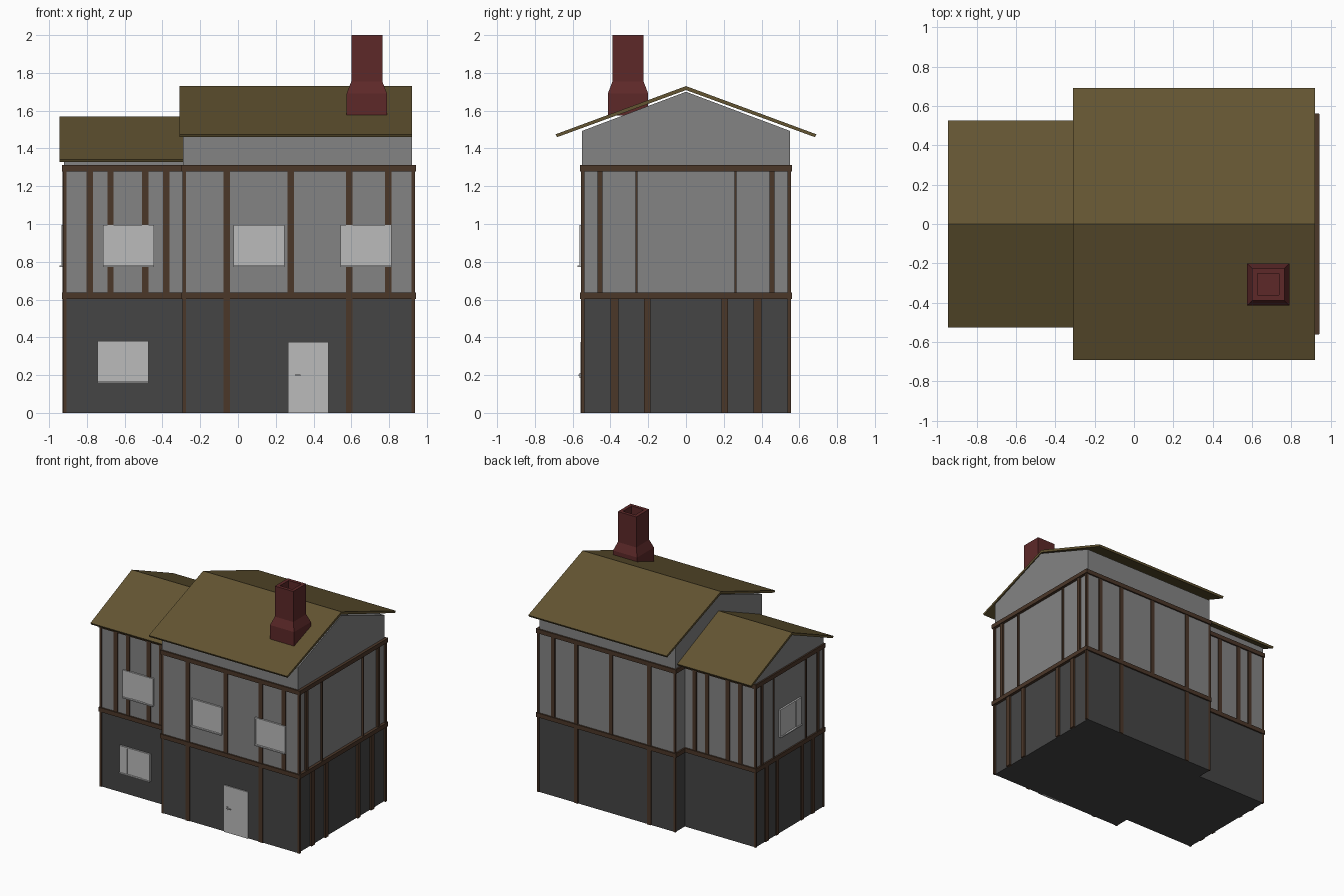
import bpy, bmesh

if "Cube" in bpy.data.objects:
    bpy.data.objects.remove(bpy.data.objects["Cube"])


def mat(name, r, g, b):
    m = bpy.data.materials.new(name)
    m.diffuse_color = (r, g, b, 1)
    m.use_nodes = True
    m.node_tree.nodes["Principled BSDF"].inputs["Base Color"].default_value = m.diffuse_color
    return m


STONE = mat("dark_stone", .06, .06, .06)
PLASTER = mat("plaster", .23, .23, .23)
TIMBER = mat("timber", .07, .038, .022)
THATCH = mat("thatch", .125, .09, .032)
BRICK = mat("brick", .11, .022, .022)
PALE = mat("pale_grey", .5, .5, .5)


def finish(bm, name, m):
    bmesh.ops.recalc_face_normals(bm, faces=bm.faces)
    me = bpy.data.meshes.new(name)
    bm.to_mesh(me)
    bm.free()
    ob = bpy.data.objects.new(name, me)
    bpy.context.collection.objects.link(ob)
    me.materials.append(m)
    return ob


def add_box(bm, x0, x1, y0, y1, z0, z1):
    vs = bmesh.ops.create_cube(bm, size=1)["verts"]
    for v in vs:
        v.co.x = x1 if v.co.x > 0 else x0
        v.co.y = y1 if v.co.y > 0 else y0
        v.co.z = z1 if v.co.z > 0 else z0


def boxes(name, m, items):
    bm = bmesh.new()
    for b in items:
        add_box(bm, *b)
    return finish(bm, name, m)


def prism(name, m, profile, x0, x1):
    # (y, z) outline extruded along x
    bm = bmesh.new()
    f = bm.faces.new([bm.verts.new((x0, y, z)) for y, z in profile])
    ext = bmesh.ops.extrude_face_region(bm, geom=[f])["geom"]
    bmesh.ops.translate(bm, vec=(x1 - x0, 0, 0),
                        verts=[v for v in ext if isinstance(v, bmesh.types.BMVert)])
    return finish(bm, name, m)


MID, TOP = .62, 1.295          # heights of the two timber belts
MY, WY = .55, .43              # half depths of main house and wing


# Walls and roofs
def block(name, x0, x1, hy, eave, peak):
    boxes(name + "_lower_walls", STONE, [(x0, x1, -hy, hy, 0, MID)])
    prism(name + "_upper_walls", PLASTER,
          [(-hy, MID), (hy, MID), (hy, eave), (0, peak), (-hy, eave)], x0, x1)


def roof(name, x0, x1, hy, eave, ridge, t=.021):
    prism(name, THATCH, [(-hy, eave), (0, ridge), (hy, eave), (hy - .008, eave - t + .006),
                         (0, ridge - t), (-hy + .008, eave - t + .006)], x0, x1)


block("main", -.29, .92, MY, 1.493, 1.70)
block("wing", -.92, -.29, WY, 1.362, 1.545)
roof("main_roof", -.31, .92, .69, 1.475, 1.73)
roof("wing_roof", -.945, -.27, .525, 1.342, 1.57)

# Timber belts around each storey
belts = []
for z in (MID, TOP):
    a, b = z - .017, z + .017
    for s in (-1, 1):
        belts.append((-.30, .94, *sorted((s * (MY - .01), s * (MY + .012))), a, b))
        belts.append((-.93, -.29, *sorted((s * (WY - .01), s * (WY + .012))), a, b))
    belts.append((.915, .943, -.56, .56, a, b))
    belts.append((-.932, -.91, -WY - .01, WY + .01, a, b))
    belts.append((-.302, -.285, -.56, .56, a, b))
boxes("timber_belts", TIMBER, belts)

# Posts on front and back, mirrored
posts = []
for s in (-1, 1):
    for xs, hy, z0, z1 in (((-.06, .28, .59, .795), MY, MID, TOP), ((-.06, .59), MY, 0, MID),
                           ((-.785, -.675, -.49, -.38), WY, MID, TOP)):
        for x in xs:
            posts.append((x - .017, x + .017, *sorted((s * (hy - .01), s * (hy + .007))), z0, z1))
    # corner posts
    for x, hy in ((-.285, MY), (.927, MY), (-.917, WY)):
        posts.append((x - .009, x + .009, *sorted((s * (hy - .012), s * (hy + .005))), 0, TOP))
    # posts on the two end walls
    for y, w, z0, z1 in ((.455, .028, MID, TOP), (.262, .012, MID, TOP),
                         (.378, .042, 0, MID), (.205, .034, 0, MID)):
        posts.append((.91, .935, s * y - w / 2, s * y + w / 2, z0, z1))
        k = s * y * .78
        posts.append((-.928, -.91, k - w / 2, k + w / 2, z0, z1))
boxes("timber_posts", TIMBER, posts)


# Windows: pane, two side shutters and sill, facing -y
def window(name, x, y, z, shutters=False, w=.27, h=.22):
    parts = [(x - w / 2, x + w / 2, y - .009, y + .01, z, z + h),
             (x - w / 2, x + w / 2, y - .024, y + .01, z - .002, z + .006)]
    for s in (-1, 1):
        e = x + s * w / 2
        d = .068 if shutters else .008
        parts.append((*sorted((e, e - s * d)), y - .014, y, z, z + h))
    parts.append((x - w / 2, x + w / 2, y - .014, y, z + h - .008, z + h))
    return boxes(name, PALE, parts)


window("front_window_middle", .112, -MY, .775)
window("front_window_right", .678, -MY, .775)
window("wing_window_upper", -.58, -WY, .775, True)
window("wing_window_lower", -.61, -WY, .16, True)
side = window("side_window", 0, 0, .775, True)
side.rotation_euler.z = -1.5707963
side.location.x = -.92

# Door with lever handle
boxes("door", PALE, [(.265, .48, -MY - .008, -MY + .01, 0, .375)])
boxes("door_handle", PALE, [(.29, .302, -MY - .014, -MY, .185, .21),
                            (.294, .33, -MY - .02, -MY - .013, .195, .202)])

# Chimney: stacked square rings, hollow at the top
bm = bmesh.new()
cx, cy = .682, -.307
rings = []
for r, z in ((.107, 1.575), (.107, 1.69), (.082, 1.755), (.082, 2), (.055, 2), (.055, 1.72)):
    rings.append([bm.verts.new((cx + r * i, cy + r * j, z))
                  for i, j in ((-1, -1), (1, -1), (1, 1), (-1, 1))])
for a, b in zip(rings, rings[1:]):
    for i in range(4):
        j = (i + 1) % 4
        bm.faces.new((a[i], a[j], b[j], b[i]))
bm.faces.new(rings[0])
bm.faces.new(rings[-1])
finish(bm, "chimney", BRICK)
